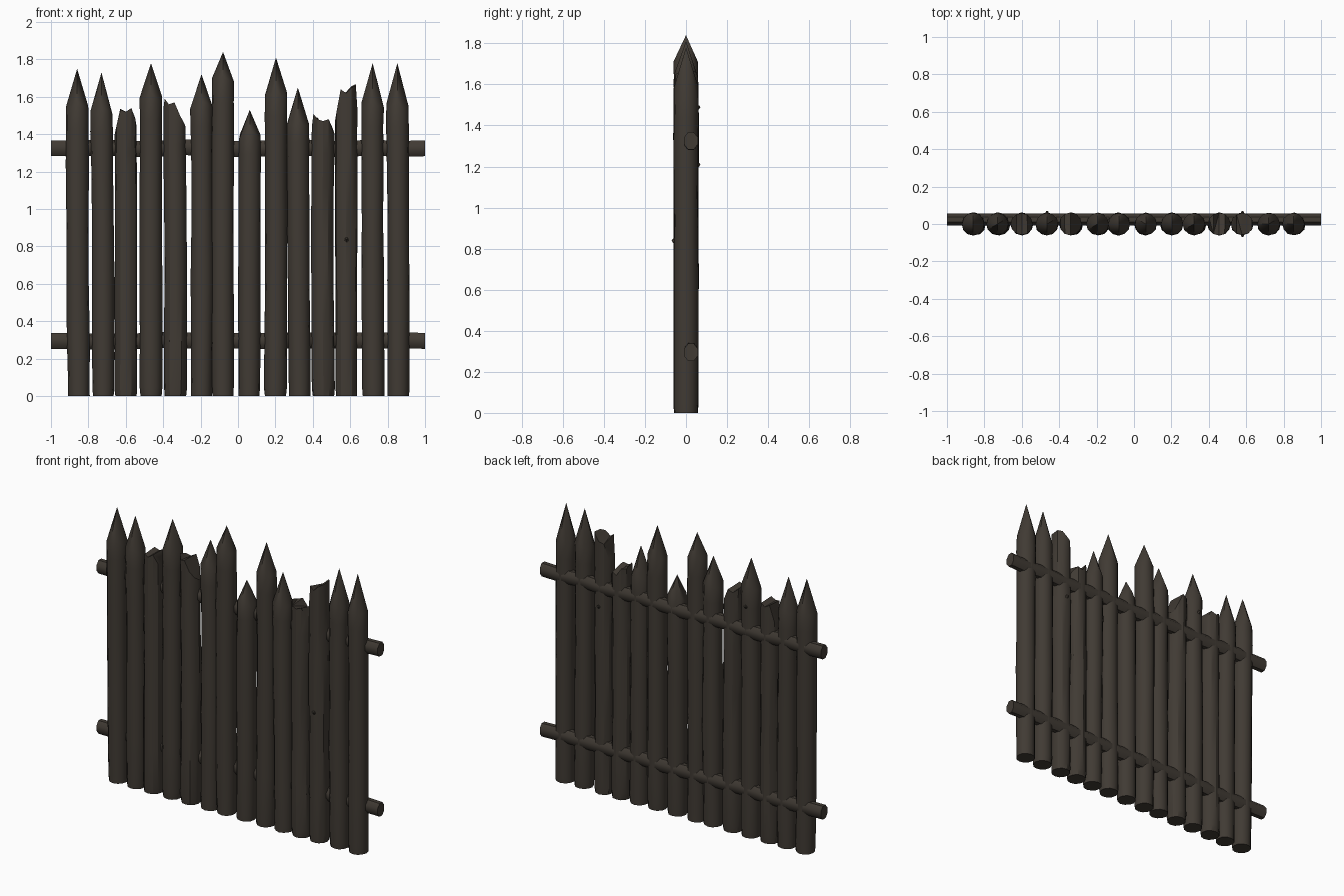
import bpy, bmesh, math, random
from mathutils import Vector

cube = bpy.data.objects.get("Cube")
if cube:
    bpy.data.objects.remove(cube, do_unlink=True)

wood = bpy.data.materials.new("dark_weathered_wood")
wood.use_nodes = True
COLOR = (0.052, 0.043, 0.034, 1)
wood.diffuse_color = COLOR
bsdf = wood.node_tree.nodes["Principled BSDF"]
bsdf.inputs["Base Color"].default_value = COLOR
bsdf.inputs["Roughness"].default_value = 0.9

SIDES = 12
RADIUS = 0.06


def finish(bm, name, angle=40):
    bmesh.ops.recalc_face_normals(bm, faces=bm.faces)
    mesh = bpy.data.meshes.new(name)
    bm.to_mesh(mesh)
    bm.free()
    mesh.materials.append(wood)
    obj = bpy.data.objects.new(name, mesh)
    bpy.context.collection.objects.link(obj)
    bpy.ops.object.select_all(action="DESELECT")
    obj.select_set(True)
    bpy.context.view_layer.objects.active = obj
    bpy.ops.object.shade_smooth_by_angle(angle=math.radians(angle))
    return obj


def bridge(bm, a, b):
    n = len(a)
    for i in range(n):
        bm.faces.new((a[i], a[(i + 1) % n], b[(i + 1) % n], b[i]))


def log_body(bm, x, x_top, shoulder, heights, rng):
    """Loft a slightly crooked trunk; heights gives the z of each top vertex."""
    rings = []
    bow = rng.uniform(-0.006, 0.006)
    levels = [0, 0.03, 0.2, 0.4, 0.6, 0.8, 0.93]
    for k, t in enumerate(levels + [1]):
        cx = x + (x_top - x) * t + bow * math.sin(math.pi * t)
        r = RADIUS * (0.95 if k == 0 else rng.uniform(0.96, 1.03))
        ring = []
        for i in range(SIDES):
            a = math.tau * i / SIDES
            rr = r * rng.uniform(0.97, 1.02)
            z = heights[i] if t == 1 else min(shoulder * t, heights[i] - 0.01)
            ring.append(bm.verts.new((cx + rr * math.cos(a), rr * math.sin(a), z)))
        if rings:
            bridge(bm, rings[-1], ring)
        rings.append(ring)
    bm.faces.new(rings[0])
    return rings[-1]


def pointed_log(name, x, x_tip, shoulder, tip, rng):
    bm = bmesh.new()
    heights = [shoulder + (0.03 if i % 3 == 0 and i % 6 else 0) + rng.uniform(-0.015, 0.015)
               for i in range(SIDES)]
    top = log_body(bm, x, x_tip, shoulder, heights, rng)
    apex = bm.verts.new((x_tip, 0, tip))
    for i in range(SIDES):
        bm.faces.new((top[i], top[(i + 1) % SIDES], apex))
    finish(bm, name)


def broken_log(name, x, x_top, columns, rng):
    """columns: splintered outline from the left edge of the front to the right."""
    bm = bmesh.new()
    half = SIDES // 2
    heights = []
    for i in range(SIDES):
        col = i if i <= half else SIDES - i
        back = rng.uniform(-0.03, 0.01) if 0 < i < half else 0
        heights.append(columns[half - col] + back)
    top = log_body(bm, x, x_top, min(columns), heights, rng)
    # Splintered cap: strips running from front to back
    bm.faces.new((top[0], top[1], top[-1]))
    for i in range(1, half - 1):
        bm.faces.new((top[i], top[i + 1], top[-i - 1], top[-i]))
    bm.faces.new((top[half - 1], top[half], top[half + 1]))
    bmesh.ops.triangulate(bm, faces=[f for f in bm.faces if all(v in top for v in f.verts)])
    finish(bm, name, 30)


def rail(name, z, rng):
    bm = bmesh.new()
    prev = None
    steps = 14
    for k in range(steps + 1):
        x = -1 + 2 * k / steps
        dz = 0 if k in (0, steps) else rng.uniform(-0.006, 0.006)
        ring = []
        for i in range(8):
            a = math.tau * (i + 0.5) / 8
            ring.append(bm.verts.new((x, 0.024 + 0.036 * math.cos(a),
                                      z + dz + 0.046 * math.sin(a))))
        if prev:
            bridge(bm, prev, ring)
        else:
            bm.faces.new(ring)
        prev = ring
    bm.faces.new(prev)
    finish(bm, name)


def knot(name, x, y, z):
    """Short stub of a snapped branch pointing outward and up."""
    bm = bmesh.new()
    bmesh.ops.create_cone(bm, cap_ends=True, segments=6, radius1=0.025, radius2=0.006, depth=0.05)
    quat = Vector((0, 0, 1)).rotation_difference(Vector((0, y, 0.03)))
    for v in bm.verts:
        v.co = quat @ v.co + Vector((x, y, z))
    finish(bm, name)


# Sharpened logs: base x, tip x, shoulder z, tip z
pointed = [
    (-0.85, -0.86, 1.54, 1.75), (-0.72, -0.73, 1.52, 1.73),
    (-0.465, -0.465, 1.59, 1.78), (-0.195, -0.195, 1.55, 1.72),
    (-0.08, -0.08, 1.69, 1.84), (0.06, 0.063, 1.39, 1.53),
    (0.2, 0.203, 1.61, 1.81), (0.33, 0.32, 1.46, 1.65),
    (0.725, 0.72, 1.55, 1.78), (0.858, 0.852, 1.55, 1.78),
]
for n, (x, xt, shoulder, tip) in enumerate(pointed):
    pointed_log(f"pointed_log_{n + 1}", x, xt, shoulder, tip, random.Random(n))

# Snapped logs: base x, top x, outline heights
broken = [
    (-0.6, -0.6, (1.4, 1.44, 1.53, 1.52, 1.54, 1.48, 1.44)),
    (-0.335, -0.34, (1.53, 1.59, 1.56, 1.57, 1.5, 1.46, 1.44)),
    (0.457, 0.455, (1.44, 1.51, 1.48, 1.47, 1.48, 1.42, 1.4)),
    (0.58, 0.578, (1.47, 1.52, 1.64, 1.62, 1.65, 1.66, 1.54)),
]
for n, (x, xt, columns) in enumerate(broken):
    broken_log(f"broken_log_{n + 1}", x, xt, columns, random.Random(20 + n))

# Cross rails behind the logs
rail("upper_rail", 1.325, random.Random(40))
rail("lower_rail", 0.295, random.Random(41))

# Branch stubs
knot("front_knot", 0.58, -0.046, 0.83)
knot("back_knot_1", -0.465, 0.046, 1.48)
knot("back_knot_2", 0.58, 0.046, 1.2)
